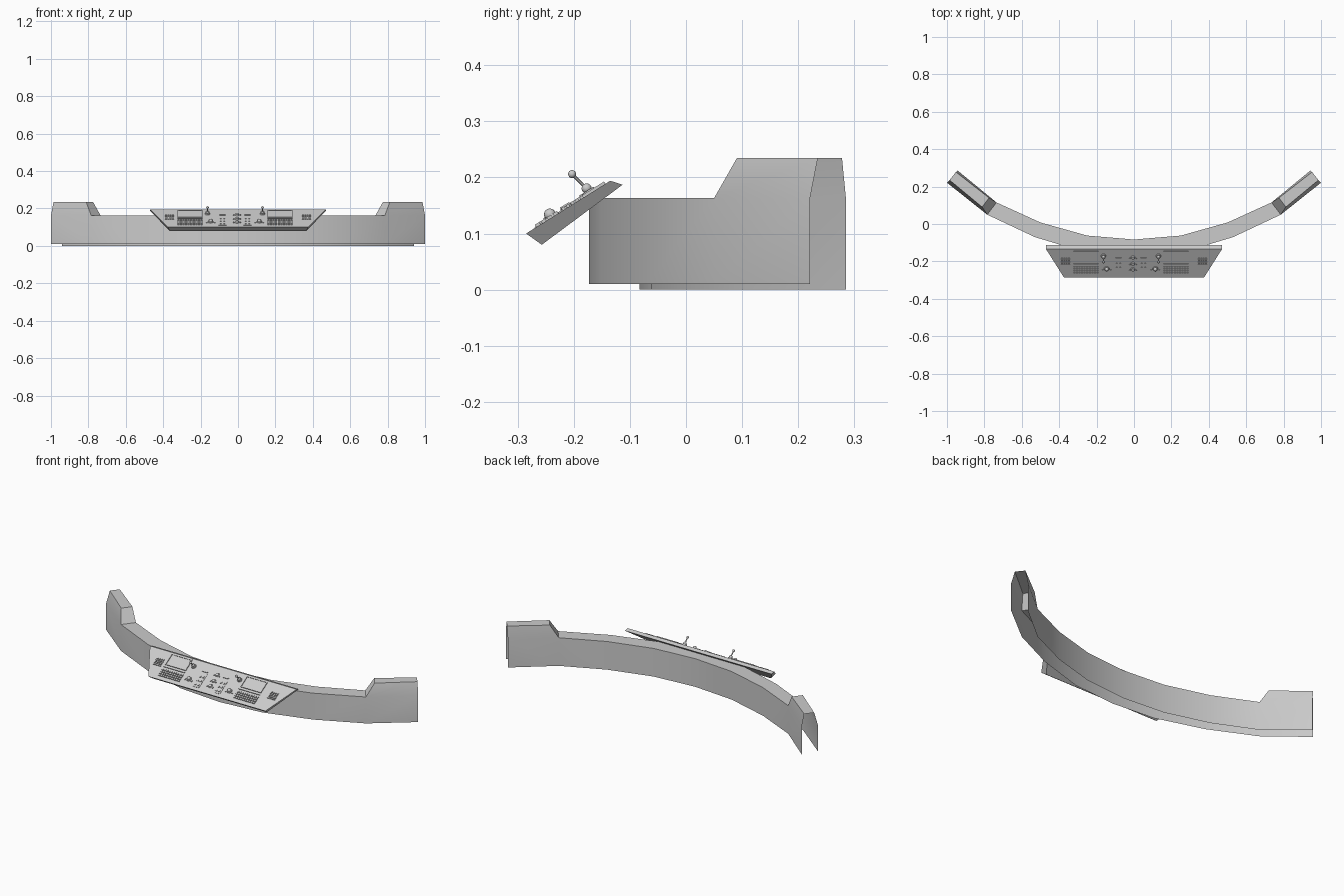
import bpy, bmesh
from mathutils import Matrix, Vector

if "Cube" in bpy.data.objects:
    bpy.data.objects.remove(bpy.data.objects["Cube"])

def make(name, bm, smooth=True):
    bmesh.ops.recalc_face_normals(bm, faces=bm.faces)
    me = bpy.data.meshes.new(name)
    bm.to_mesh(me)
    bm.free()
    ob = bpy.data.objects.new(name, me)
    bpy.context.collection.objects.link(ob)
    if smooth:
        bpy.context.view_layer.objects.active = ob
        ob.select_set(True)
        bpy.ops.object.shade_smooth_by_angle(angle=0.6)
        ob.select_set(False)
    return ob

# Curved console wall: open shell (front, top, back), raised ends
outer = [(0, -.173), (.26, -.151), (.53, -.07), (.785, .05), (1, .221)]
inner = [(0, -.083), (.25, -.062), (.5, .008), (.735, .115), (.942, .285)]
bm = bmesh.new()
for s in (1, -1):
    def ring(pts, z):
        return [bm.verts.new((s * x, y, z)) for x, y in pts]
    ob_, ot = ring(outer, .01), ring(outer, .163)
    ib, it = ring(inner, 0), ring(inner, .163)
    for i in range(4):
        bm.faces.new((ob_[i], ob_[i+1], ot[i+1], ot[i]))
        bm.faces.new((ib[i], ib[i+1], it[i+1], it[i]))
        if i < 3:
            bm.faces.new((ot[i], ot[i+1], it[i+1], it[i]))
    ro = ring([(.812, .091), (.986, .235)], .235)
    ri = ring([(.775, .14), (.952, .278)], .235)
    bm.faces.new((ot[3], ot[4], ro[1], ro[0]))
    bm.faces.new((it[3], it[4], ri[1], ri[0]))
    bm.faces.new((ot[3], it[3], ri[0], ro[0]))
    bm.faces.new((ro[0], ro[1], ri[1], ri[0]))
bmesh.ops.remove_doubles(bm, verts=bm.verts, dist=1e-4)
make("console_wall", bm)

# Sloped control panel slab
bm = bmesh.new()
sec = [(.375, -.285, .1), (.47, -.135, .194), (.47, -.113, .187), (.365, -.257, .08)]
L = [bm.verts.new((-x, y, z)) for x, y, z in sec]
R = [bm.verts.new((x, y, z)) for x, y, z in sec]
bm.faces.new(L)
bm.faces.new(R)
for i in range(4):
    j = (i + 1) % 4
    bm.faces.new((L[i], L[j], R[j], R[i]))
make("control_panel", bm, False)

# Panel space: x across, v up the slope, h out of the surface
M = Matrix(((1, 0, 0, 0), (0, .848, -.53, -.285), (0, .53, .848, .1), (0, 0, 0, 1)))

def box(bm, x, v, w, d, h, base=-.001):
    m = M @ Matrix.Translation((x, v, (h + base) / 2)) @ Matrix.Diagonal((w, d, h - base, 1))
    bmesh.ops.create_cube(bm, size=1, matrix=m)

def rod(bm, a, b, r1, r2, n=12):
    a, b = M @ Vector(a), M @ Vector(b)
    d = b - a
    m = Matrix.Translation((a + b) / 2) @ d.to_track_quat('Z', 'Y').to_matrix().to_4x4()
    bmesh.ops.create_cone(bm, cap_ends=True, segments=n, radius1=r1, radius2=r2,
                          depth=d.length, matrix=m)

def ball(bm, p, r):
    bmesh.ops.create_uvsphere(bm, u_segments=14, v_segments=8, radius=r,
                              matrix=Matrix.Translation(M @ Vector(p)))

def grid(bm, cx, v0, nx, nv, px, pv, w, d, h):
    for i in range(nx):
        for j in range(nv):
            box(bm, cx + (i - (nx - 1) / 2) * px, v0 + j * pv, w, d, h)

C = -.016  # the main instrument group sits slightly left of centre
for s, side in ((-1, "left"), (1, "right")):
    # Screen with raised frame
    bm = bmesh.new()
    x = C + s * .241
    box(bm, x, .131, .122, .064, .002)
    for k in (-1, 1):
        box(bm, x, .131 + k * .034, .132, .004, .005)
        box(bm, x + k * .064, .131, .004, .064, .005)
    make(side + "_screen", bm, False)

    # Keyboard rows and long bar
    bm = bmesh.new()
    grid(bm, x, .026, 10, 4, .0138, .0125, .011, .009, .005)
    box(bm, x, .083, .134, .006, .005)
    make(side + "_keyboard", bm, False)

    # Outer keypad
    bm = bmesh.new()
    grid(bm, s * .366, .08, 4, 5, .0125, .0095, .0095, .006, .005)
    make(side + "_keypad", bm, False)

    # Joystick
    bm = bmesh.new()
    x = C + s * .147
    rod(bm, (x, .134, -.001), (x, .134, .007), .014, .012, 16)
    ball(bm, (x, .134, .011), .009)
    rod(bm, (x, .134, .011), (x, .126, .045), .003, .003, 10)
    ball(bm, (x, .1257, .0464), .0072)
    make(side + "_joystick", bm)

    # Trackball and its buttons
    bm = bmesh.new()
    x = C + s * .13
    rod(bm, (x, .054, -.001), (x, .054, .005), .015, .013, 16)
    ball(bm, (x, .054, .0065), .0105)
    for k in (-1, 1):
        box(bm, x + k * .021, .046, .009, .008, .004)
    make(side + "_trackball", bm)

    # Switch plate beside the centre
    bm = bmesh.new()
    x = C + s * .067
    box(bm, x, .064, .042, .09, .002)
    grid(bm, x, .034, 2, 3, .018, .026, .009, .01, .005)
    box(bm, x, .122, .034, .006, .004)
    make(side + "_switch_plate", bm, False)

# Centre dials
bm = bmesh.new()
for v in (.05, .085, .125):
    rod(bm, (C + .01, v, -.001), (C + .01, v, .007), .012, .009, 16)
    for k in (-1, 1):
        rod(bm, (C + .01 + k * .017, v - .006, -.001), (C + .01 + k * .017, v - .006, .005),
            .004, .004, 8)
make("centre_dials", bm)
